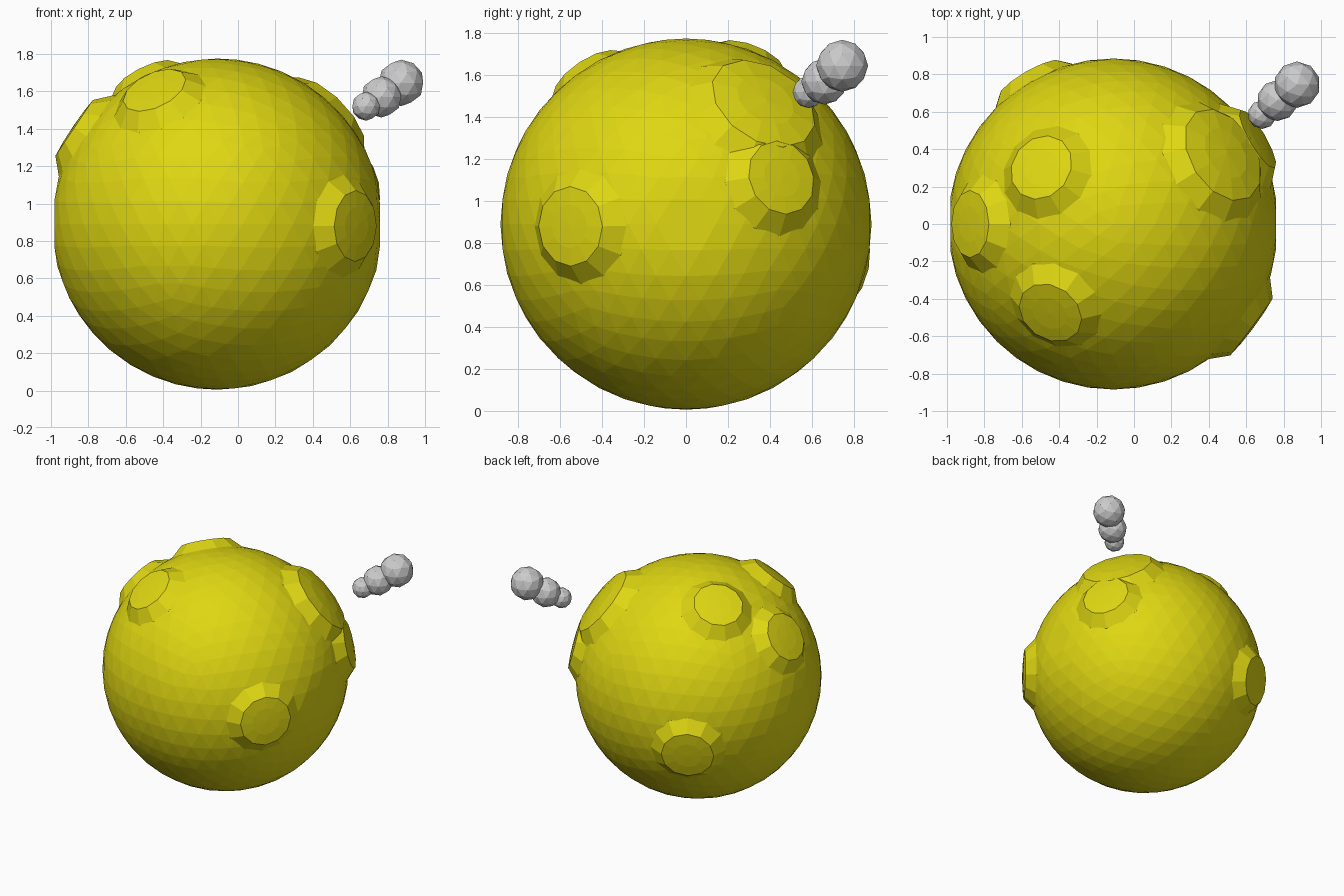
import bpy, bmesh, math
from mathutils import Vector

if "Cube" in bpy.data.objects:
    bpy.data.objects.remove(bpy.data.objects["Cube"])

CENTRE = Vector((-0.11, 0, 0.89))
R = 0.885       # body radius
R_BUMP = 0.94   # distance of the bump rims from the body centre


def material(name, rgb):
    m = bpy.data.materials.new(name)
    m.diffuse_color = (*rgb, 1)
    m.use_nodes = True
    m.node_tree.nodes["Principled BSDF"].inputs["Base Color"].default_value = m.diffuse_color
    return m


yellow = material("yellow", (0.74, 0.68, 0.006))
grey = material("grey", (0.60, 0.60, 0.60))


def finish(bm, name, mat):
    bmesh.ops.recalc_face_normals(bm, faces=bm.faces)
    me = bpy.data.meshes.new(name)
    bm.to_mesh(me)
    bm.free()
    me.materials.append(mat)
    ob = bpy.data.objects.new(name, me)
    bpy.context.collection.objects.link(ob)
    return ob


def ball(name, loc, radius, subdiv, mat):
    bm = bmesh.new()
    bmesh.ops.create_icosphere(bm, subdivisions=subdiv, radius=radius)
    ob = finish(bm, name, mat)
    ob.location = loc
    return ob


def bump(name, point, r, sides=12):
    """Low flat-topped mound on the body, its axis through the given point."""
    bm = bmesh.new()
    foot = r + 0.085
    profile = [(foot + 0.01, math.sqrt(R * R - foot * foot) - 0.03),
               (foot, math.sqrt(R * R - foot * foot) - 0.002),
               (r, math.sqrt(R_BUMP ** 2 - r * r)),
               (r * 0.55, math.sqrt((R_BUMP - 0.005) ** 2 - (r * 0.55) ** 2))]
    rings = [[bm.verts.new((a * math.cos(2 * math.pi * i / sides),
                            a * math.sin(2 * math.pi * i / sides), h))
              for i in range(sides)] for a, h in profile]
    top = bm.verts.new((0, 0, R_BUMP - 0.008))
    for i in range(sides):
        j = (i + 1) % sides
        for lo, hi in zip(rings, rings[1:]):
            bm.faces.new((lo[i], lo[j], hi[j], hi[i]))
        bm.faces.new((rings[-1][i], rings[-1][j], top))
    ob = finish(bm, name, yellow)
    ob.location = CENTRE
    axis = Vector(point) - CENTRE
    ob.rotation_mode = 'QUATERNION'
    ob.rotation_quaternion = axis.to_track_quat('Z', 'Y')


# Faceted round body, slightly flat on its right side
body = ball("body", CENTRE, R, 4, yellow)
for v in body.data.vertices:
    v.co.x = max(-0.872, min(v.co.x, 0.868))

# Bumps: centre on the body, plateau radius
for name, point, r in [
    ("bump_top_back_left", (-0.48, 0.29, 1.64), 0.18),
    ("bump_top_front_left", (-0.43, -0.45, 1.57), 0.18),
    ("bump_left", (-0.84, 0.0, 1.38), 0.18),
    ("bump_back_left", (-0.53, 0.73, 0.69), 0.19),
    ("bump_front_right", (0.60, -0.53, 0.88), 0.19),
    ("bump_right", (0.62, 0.43, 1.10), 0.18),
    ("bump_top_back_right", (0.46, 0.36, 1.45), 0.27),
]:
    bump(name, point, r)

# Tail of three grey balls
for name, loc, r in [
    ("tail_ball_small", (0.685, 0.585, 1.52), 0.077),
    ("tail_ball_medium", (0.767, 0.66, 1.57), 0.110),
    ("tail_ball_large", (0.872, 0.745, 1.645), 0.124),
]:
    ball(name, loc, r, 2, grey)
